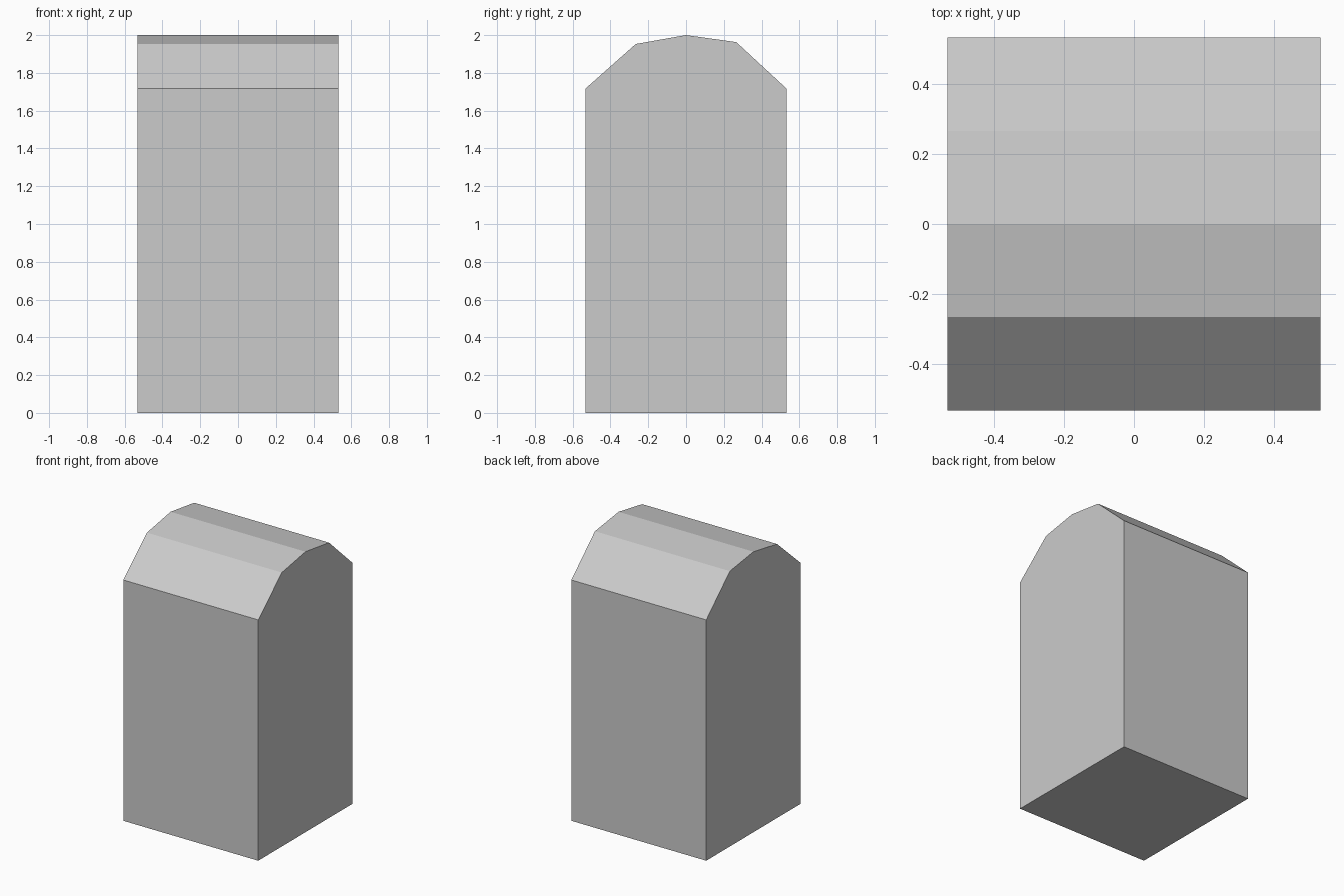
import bpy
import bmesh

if "Cube" in bpy.data.objects:
    bpy.data.objects.remove(bpy.data.objects["Cube"])

HALF = 0.532  # half width and half depth

# Side profile (y, z): straight walls under a faceted, slightly uneven arched top
profile = [
    (-HALF, 0), (HALF, 0), (HALF, 1.717),
    (0.266, 1.963), (0, 2.0), (-0.266, 1.953), (-HALF, 1.717),
]

# Gable end face, extruded across the full width
bm = bmesh.new()
end = bm.faces.new([bm.verts.new((-HALF, y, z)) for y, z in profile])
result = bmesh.ops.extrude_face_region(bm, geom=[end], use_keep_orig=True)
moved = [v for v in result["geom"] if isinstance(v, bmesh.types.BMVert)]
bmesh.ops.translate(bm, verts=moved, vec=(2 * HALF, 0, 0))
bmesh.ops.recalc_face_normals(bm, faces=bm.faces)

# Flat-shaded block with arched top
mesh = bpy.data.meshes.new("arched_block")
bm.to_mesh(mesh)
bm.free()
block = bpy.data.objects.new("arched_block", mesh)
bpy.context.collection.objects.link(block)
